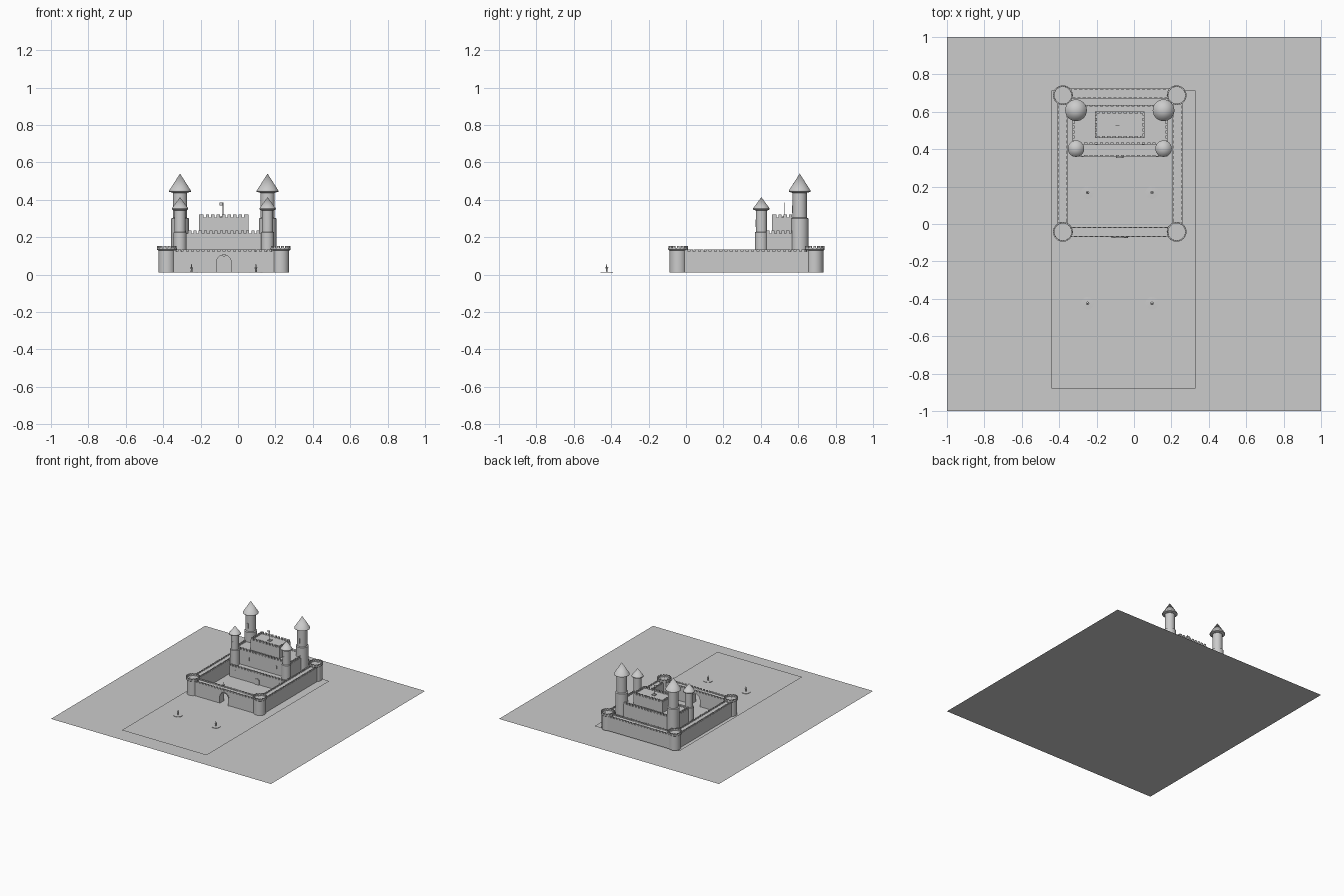
import bpy, bmesh
from math import pi, cos, sin
from mathutils import Matrix, Vector

cube = bpy.data.objects.get("Cube")
if cube:
    bpy.data.objects.remove(cube)

stone = bpy.data.materials.new("stone_grey")
stone.use_nodes = True
GREY = (0.6, 0.6, 0.6, 1)
stone.diffuse_color = GREY
stone.node_tree.nodes["Principled BSDF"].inputs["Base Color"].default_value = GREY

BASE = 0.011   # level of the paved yard
MID = -0.076   # castle's symmetry line in x


def finish(bm, name, smooth=False, fix=True):
    if fix:
        bmesh.ops.recalc_face_normals(bm, faces=bm.faces)
    mesh = bpy.data.meshes.new(name)
    bm.to_mesh(mesh)
    bm.free()
    mesh.materials.append(stone)
    ob = bpy.data.objects.new(name, mesh)
    bpy.context.collection.objects.link(ob)
    if smooth:
        bpy.ops.object.select_all(action='DESELECT')
        ob.select_set(True)
        bpy.context.view_layer.objects.active = ob
        bpy.ops.object.shade_smooth_by_angle()
    return ob


def add_box(bm, x0, x1, y0, y1, z0, z1, turn=None):
    size = Matrix.Diagonal((x1 - x0, y1 - y0, z1 - z0, 1))
    place = Matrix.Translation(((x0 + x1) / 2, (y0 + y1) / 2, (z0 + z1) / 2))
    bmesh.ops.create_cube(bm, size=1, matrix=(turn or Matrix()) @ place @ size)


def add_merlons(bm, x0, x1, y0, y1, z, high, thick, pitch=0.028, sides="fblr"):
    """Teeth standing just inside the edges of a rectangle."""
    w = pitch * 0.3
    nx, ny = round((x1 - x0) / pitch), round((y1 - y0) / pitch)
    for i in range(nx):
        c = x0 + (i + 0.5) * (x1 - x0) / nx
        if "f" in sides:
            add_box(bm, c - w, c + w, y0, y0 + thick, z, z + high)
        if "b" in sides:
            add_box(bm, c - w, c + w, y1 - thick, y1, z, z + high)
    for i in range(ny):
        c = y0 + (i + 0.5) * (y1 - y0) / ny
        if "l" in sides:
            add_box(bm, x0, x0 + thick, c - w, c + w, z, z + high)
        if "r" in sides:
            add_box(bm, x1 - thick, x1, c - w, c + w, z, z + high)


def add_lathe(bm, x, y, profile, n=32):
    rings = []
    for r, z in profile:
        if r == 0:
            rings.append([bm.verts.new((x, y, z))] * n)
        else:
            rings.append([bm.verts.new((x + r * cos(2 * pi * i / n), y + r * sin(2 * pi * i / n), z))
                          for i in range(n)])
    for a, b in zip(rings, rings[1:]):
        for i in range(n):
            j = (i + 1) % n
            corners = list(dict.fromkeys((a[i], a[j], b[j], b[i])))
            bm.faces.new(corners)


def add_prism(bm, outline, y0, y1):
    """Extrude an x-z outline along y."""
    face = bm.faces.new([bm.verts.new((x, y0, z)) for x, z in outline])
    out = bmesh.ops.extrude_face_region(bm, geom=[face])
    moved = [v for v in out["geom"] if isinstance(v, bmesh.types.BMVert)]
    bmesh.ops.translate(bm, verts=moved, vec=Vector((0, y1 - y0, 0)))


def arch(cx, r, spring, n=12):
    """Arch outline from left foot over the crown to right foot."""
    curve = [(cx - r * cos(pi * i / n), spring + r * sin(pi * i / n)) for i in range(n + 1)]
    return [(cx - r, BASE)] + curve + [(cx + r, BASE)]


# Ground and paved yard
for name, x0, x1, y0, y1, z in (("ground", -1, 1, -1, 1, 0),
                                ("paved_yard", -0.44, 0.33, -0.88, 0.715, BASE)):
    bm = bmesh.new()
    bm.faces.new([bm.verts.new(p) for p in ((x0, y0, z), (x1, y0, z), (x1, y1, z), (x0, y1, z))])
    finish(bm, name, fix=False)

# Outer walls
X0, X1, Y0, Y1, T, WALL = -0.41, 0.26, -0.07, 0.725, 0.055, 0.124
bm = bmesh.new()
add_box(bm, X0, X0 + T, Y0 + T, Y1 - T, BASE, WALL)
add_box(bm, X1 - T, X1, Y0 + T, Y1 - T, BASE, WALL)
add_box(bm, X0 + 0.02, X1 - 0.02, Y1 - T, Y1, BASE, WALL)
finish(bm, "side_and_back_walls")

bm = bmesh.new()
a, b = X0 + 0.02, X1 - 0.02
add_prism(bm, [(a, WALL), (a, BASE)] + arch(MID, 0.039, 0.066) + [(b, BASE), (b, WALL)], Y0, Y0 + T)
finish(bm, "front_wall_with_gate")

# Raised arch around the gate
bm = bmesh.new()
add_prism(bm, arch(MID, 0.045, 0.066) + arch(MID, 0.039, 0.066)[::-1], Y0 - 0.004, Y0 + 0.002)
finish(bm, "gate_arch")

# Teeth along both edges of the wall walk
bm = bmesh.new()
add_merlons(bm, X0, X1, Y0, Y1, WALL, 0.011, 0.007)
inner = 0.007
add_merlons(bm, X0 + T - inner, X1 - T + inner, Y0 + T - inner, Y1 - T + inner, WALL, 0.011, 0.007)
finish(bm, "outer_wall_merlons")

# Corner towers with toothed parapets
for side, x in (("right", -0.38), ("left", 0.228)):
    for end, y in (("front", -0.042), ("back", 0.688)):
        bm = bmesh.new()
        add_lathe(bm, x, y, [(0, BASE), (0.046, BASE), (0.046, 0.128), (0.053, 0.133),
                             (0.053, 0.143), (0.045, 0.143), (0.045, 0.134), (0, 0.134)])
        finish(bm, f"{end}_{side}_corner_tower", smooth=True)
        bm = bmesh.new()
        teeth = 14
        for i in range(teeth):
            turn = Matrix.Translation((x, y, 0)) @ Matrix.Rotation(2 * pi * i / teeth, 4, 'Z')
            add_box(bm, 0.045, 0.0525, -0.007, 0.007, 0.142, 0.152, turn)
        finish(bm, f"{end}_{side}_corner_merlons")

# Keep: terrace, main block and upper block, each with teeth
KX0, KX1 = -0.328, 0.178
for name, x0, x1, y0, y1, top, high, sides in (
        ("keep_terrace", KX0, KX1, 0.36, 0.44, 0.1, 0.012, "f"),
        ("keep_main_block", KX0, KX1, 0.425, 0.637, 0.22, 0.015, "fblr"),
        ("keep_upper_block", -0.208, 0.056, 0.46, 0.602, 0.305, 0.015, "fblr")):
    bm = bmesh.new()
    add_box(bm, x0, x1, y0, y1, BASE, top)
    add_merlons(bm, x0, x1, y0, y1, top, high, 0.01, sides=sides)
    finish(bm, name)

# Keep door and window slits
bm = bmesh.new()
add_prism(bm, arch(MID, 0.02, 0.04), 0.352, 0.361)
finish(bm, "keep_door")
bm = bmesh.new()
for s in (-1, 1):
    for dx, y, z in ((0.125, 0.425, 0.16), (0.2, 0.36, 0.06)):
        x = MID + s * dx
        add_box(bm, x - 0.006, x + 0.006, y - 0.003, y + 0.002, z - 0.014, z + 0.014)
finish(bm, "keep_windows")

# Round keep towers with pointed roofs
for side, s in (("right", -1), ("left", 1)):
    x = MID + s * 0.234
    for end, y, r_low, r_high, step, eave, r_roof, tip in (
            ("back", 0.608, 0.047, 0.038, 0.3, 0.445, 0.058, 0.54),
            ("front", 0.403, 0.035, 0.03, 0.225, 0.35, 0.044, 0.414)):
        bm = bmesh.new()
        add_lathe(bm, x, y, [(0, BASE), (r_low, BASE), (r_low, step), (r_high, step + 0.004),
                             (r_high, eave), (0, eave)])
        finish(bm, f"{end}_{side}_keep_tower", smooth=True)
        bm = bmesh.new()
        add_lathe(bm, x, y, [(0, eave - 0.008), (r_high, eave - 0.008), (r_roof, eave - 0.002),
                             (r_roof, eave + 0.004), (0, tip)])
        finish(bm, f"{end}_{side}_keep_roof", smooth=True)
        bm = bmesh.new()
        z = step + 0.05
        add_box(bm, x - 0.004, x + 0.004, y - r_high - 0.002, y - r_high + 0.004, z - 0.02, z + 0.02)
        finish(bm, f"{end}_{side}_tower_slit")

# Flag on the upper block
bm = bmesh.new()
add_box(bm, MID - 0.017, MID + 0.009, 0.515, 0.541, 0.3, 0.312)
add_lathe(bm, MID - 0.004, 0.528, [(0, 0.3), (0.002, 0.3), (0.002, 0.386), (0, 0.386)], 8)
add_box(bm, MID - 0.024, MID - 0.004, 0.527, 0.529, 0.37, 0.385)
finish(bm, "flag_and_pole")

# Small fountains inside and in front of the castle
for place, y in (("yard", 0.168), ("approach", -0.424)):
    for side, s in (("right", -1), ("left", 1)):
        bm = bmesh.new()
        add_lathe(bm, MID + s * 0.172, y, [
            (0, BASE), (0.034, BASE), (0.034, 0.014), (0.005, 0.015), (0.004, 0.03),
            (0.009, 0.037), (0.003, 0.039), (0.002, 0.055), (0, 0.056)], 20)
        finish(bm, f"{place}_{side}_fountain", smooth=True)
